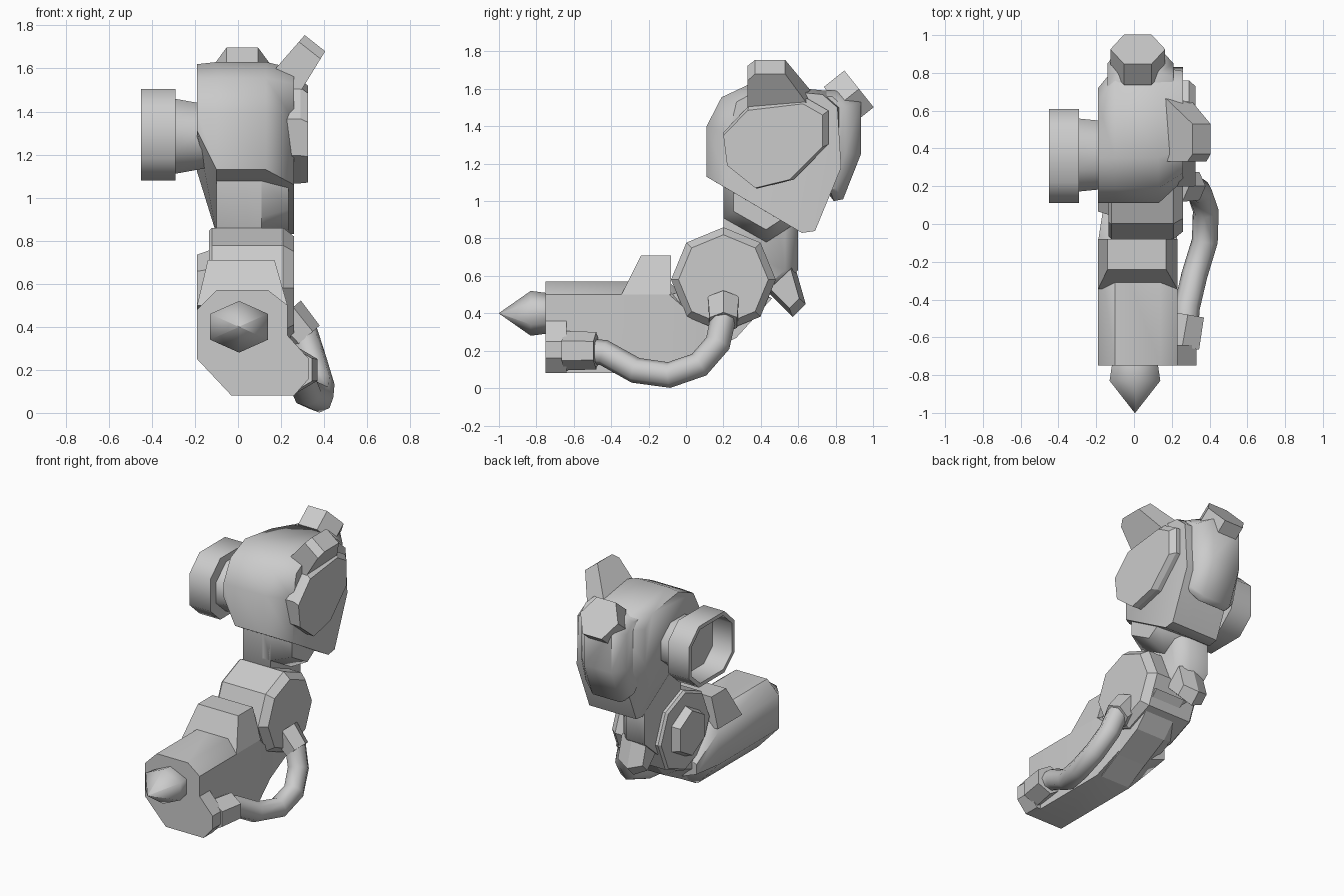
import bpy, bmesh, math
from mathutils import Vector

cube = bpy.data.objects.get("Cube")
if cube:
    bpy.data.objects.remove(cube, do_unlink=True)

grey = bpy.data.materials.new("plain grey")
grey.use_nodes = True
COLOUR = (0.6, 0.6, 0.6, 1.0)
grey.diffuse_color = COLOUR
grey.node_tree.nodes["Principled BSDF"].inputs["Base Color"].default_value = COLOUR


def smooth_by_angle(obj, angle):
    bpy.ops.object.select_all(action='DESELECT')
    obj.select_set(True)
    bpy.context.view_layer.objects.active = obj
    bpy.ops.object.shade_smooth_by_angle(angle=math.radians(angle))


def loft(name, rings, smooth=0):
    """Skin a list of equal-length rings and cap both ends."""
    bm = bmesh.new()
    loops = [[bm.verts.new(p) for p in ring] for ring in rings]
    n = len(loops[0])
    bm.faces.new(loops[0])
    bm.faces.new(loops[-1])
    for a, b in zip(loops, loops[1:]):
        for i in range(n):
            j = (i + 1) % n
            bm.faces.new((a[i], a[j], b[j], b[i]))
    bmesh.ops.recalc_face_normals(bm, faces=bm.faces)
    mesh = bpy.data.meshes.new(name)
    bm.to_mesh(mesh)
    bm.free()
    mesh.materials.append(grey)
    obj = bpy.data.objects.new(name, mesh)
    bpy.context.collection.objects.link(obj)
    if smooth:
        smooth_by_angle(obj, smooth)
    return obj


def at_x(x, profile):
    return [(x, y, z) for y, z in profile]


def at_y(y, profile):
    return [(x, y, z) for x, z in profile]


def shrink(profile, ca, cb, sa, sb):
    return [(ca + (a - ca) * sa, cb + (b - cb) * sb) for a, b in profile]


def polygon(n, ca, cb, ra, rb, start=0.0):
    return [(ca + ra * math.cos(math.radians(start + 360 * i / n)),
             cb + rb * math.sin(math.radians(start + 360 * i / n))) for i in range(n)]


def rod(name, p0, p1, r0, r1, n=6, spin=0):
    """Tapered prism between two points."""
    p0, p1 = Vector(p0), Vector(p1)
    d = (p1 - p0).normalized()
    u = d.cross(Vector((0, 0, 1))).normalized()
    v = u.cross(d)
    ring = lambda c, r: [c + u * a * r + v * b * r for a, b in polygon(n, 0, 0, 1, 1, spin)]
    return loft(name, [ring(p0, r0), ring(p1, r1)])


# Shoulder housing: cut away low on its left, rounded off to its front right
cut = [(.11, 1.40), (.11, 1.31), (.60, 1.12), (.66, 1.13), (.72, 1.25),
       (.72, 1.5), (.64, 1.58), (.35, 1.62), (.19, 1.55)]
full = [(.11, 1.40), (.11, 1.13), (.62, .83), (.69, .84), (.83, 1.18),
        (.83, 1.5), (.75, 1.59), (.35, 1.63), (.19, 1.555)]
right = [(.23, 1.36), (.23, 1.06), (.62, .83), (.69, .84), (.83, 1.18),
         (.81, 1.5), (.73, 1.57), (.40, 1.60), (.27, 1.53)]
loft("shoulder_housing", [at_x(-.19, cut), at_x(-.10, full), at_x(.13, full),
                          at_x(.26, right)], 50)

# Flat bevelled disc on the outside of the shoulder
disc = [(.20, 1.35), (.33, 1.485), (.625, 1.52), (.73, 1.46),
        (.73, 1.29), (.555, 1.115), (.37, 1.07), (.22, 1.19)]
disc_rim = shrink(disc, .22, 1.12, 1.06, 1.07)
loft("shoulder_disc", [at_x(.22, disc_rim), at_x(.29, disc_rim), at_x(.325, disc)])

# Joint neck and open collar towards the body
unit = polygon(8, 0, 0, 1, 1, 22.5)
loft("joint_neck", [at_x(-.12, [(.365 + a * .19, 1.285 + b * .155) for a, b in unit]),
                    at_x(-.30, [(.365 + a * .21, 1.285 + b * .19) for a, b in unit])], 50)
collar = [(.11, 1.18), (.11, 1.40), (.22, 1.505), (.50, 1.505),
          (.61, 1.40), (.61, 1.18), (.50, 1.08), (.22, 1.08)]
inner = shrink(collar, .36, 1.29, .9, .88)
loft("joint_collar", [at_x(-.29, collar), at_x(-.45, collar),
                      at_x(-.45, inner), at_x(-.30, inner)], 50)

# Slanted fin on top of the shoulder
fin = [(.33, 0), (.33, .84), (.37, 1), (.53, 1), (.66, .2), (.68, 0)]
slant = lambda x0, z0, x1, z1: [(x0 + (x1 - x0) * t, y, z0 + (z1 - z0) * t) for y, t in fin]
loft("shoulder_fin", [slant(.14, 1.56, .31, 1.755), slant(.27, 1.46, .405, 1.68)])

# Pod on the back with its tilted nozzle
pod = [(.68, 1.59), (.80, 1.59), (.935, 1.53), (.935, 1.25), (.84, 1.01), (.79, 1.0), (.68, 1.15)]
pod_edge = [(.68, 1.56), (.78, 1.56), (.85, 1.50), (.85, 1.25), (.80, 1.07), (.77, 1.06), (.68, 1.15)]
loft("back_pod", [at_x(-.14, pod_edge), at_x(-.08, pod), at_x(.13, pod), at_x(.21, pod_edge)], 50)
rod("back_nozzle", (.02, .815, 1.512), (.02, .925, 1.60), .145, .145)

# Upper arm bar, rounded side drum and elbow spur
bar = [(.20, 1.12), (.20, .78), (.45, .5), (.60, .63), (.60, .88), (.5, 1.1)]
bar_edge = [(.20, 1.12), (.20, .78), (.40, .52), (.53, .63), (.53, .88), (.45, 1.1)]
loft("upper_arm", [at_x(-.10, bar), at_x(.04, bar), at_x(.11, bar_edge)], 50)
drum = [(.2, 1.10), (.2, .91), (.43, .78), (.57, .87), (.6, 1.0), (.4, 1.1)]
loft("upper_arm_drum", [at_x(.05, drum), at_x(.11, drum),
                        at_x(.235, shrink(drum, .42, 1.05, .75, .75))], 60)
spur = [(.43, .52), (.57, .38), (.64, .45), (.58, .66)]
spur_edge = shrink(spur, .50, .57, .75, .75)
loft("elbow_spur", [at_x(-.09, spur_edge), at_x(.005, spur), at_x(.10, spur_edge)])

# Elbow joint with a bevelled right cap, a left boss and a guard underneath
ring = lambda r: at_x(0, polygon(8, .2, .58, r, r, 90))
shift = lambda pts, x: [(x, y, z) for _, y, z in pts]
loft("elbow_joint", [shift(ring(.265), -.135), shift(ring(.28), -.12),
                     shift(ring(.28), .21), shift(ring(.24), .26)])
boss = lambda r: polygon(6, .2, .58, r, r, 90)
loft("elbow_boss", [at_x(-.12, boss(.18)), at_x(-.19, boss(.155))])
guard = [(-.08, .08), (.08, .17), (.27, .27), (.46, .48), (.2, .6), (-.08, .5)]
guard_edge = [(-.08, .22), (.06, .26), (.22, .32), (.42, .50), (.2, .6), (-.08, .5)]
loft("elbow_guard", [at_x(-.125, guard_edge), at_x(-.02, guard), at_x(.20, guard)])

# Forearm shell, tapering under the elbow
section = [(-.19, .25), (-.03, .08), (.23, .08), (.23, .5), (.14, .57), (-.1, .57), (-.19, .48)]
loft("forearm", [at_y(-.75, section), at_y(-.09, section),
                 at_y(.11, shrink(section, .02, .25, .85, .3))], 45)

# Raised block on the forearm
block = lambda y0, y1, x0, x1, z: [(x0, y0, z), (x1, y0, z), (x1, y1, z), (x0, y1, z)]
loft("forearm_block", [block(-.345, -.08, -.19, .23, .50),
                       block(-.24, -.08, -.14, .17, .71)])

# Bulge on the wrist end that carries the hose port
bulge = [(.10, .08), (.26, .08), (.33, .16), (.33, .25), (.23, .36), (.10, .36)]
loft("wrist_bulge", [at_y(-.75, bulge), at_y(-.64, bulge)])

# Pointed wrist tip
tip = lambda y, r: at_y(y, polygon(6, .005, .4, .155 * r, .12 * r, 90))
loft("wrist_tip", [tip(-.74, .9), tip(-.83, 1), tip(-1.0, .01)], 75)

# Hose with hexagonal end sockets
path = [(.27, -.56, .20), (.28, -.44, .19), (.32, -.27, .095), (.375, -.09, .07),
        (.38, .07, .125), (.345, .17, .24), (.30, .20, .38)]
curve = bpy.data.curves.new("hose", 'CURVE')
curve.dimensions = '3D'
curve.bevel_depth = .069
curve.bevel_resolution = 2
curve.use_fill_caps = True
spline = curve.splines.new('POLY')
spline.points.add(len(path) - 1)
for point, co in zip(spline.points, path):
    point.co = (*co, 1)
curve.materials.append(grey)
hose = bpy.data.objects.new("hose", curve)
bpy.context.collection.objects.link(hose)
bpy.ops.object.select_all(action='DESELECT')
hose.select_set(True)
bpy.context.view_layer.objects.active = hose
bpy.ops.object.convert(target='MESH')
smooth_by_angle(bpy.context.object, 60)
rod("hose_socket_front", (.255, -.65, .20), (.285, -.48, .20), .105, .10, 6, 30)
rod("hose_socket_rear", (.22, .20, .46), (.315, .20, .35), .095, .085, 6, 30)
